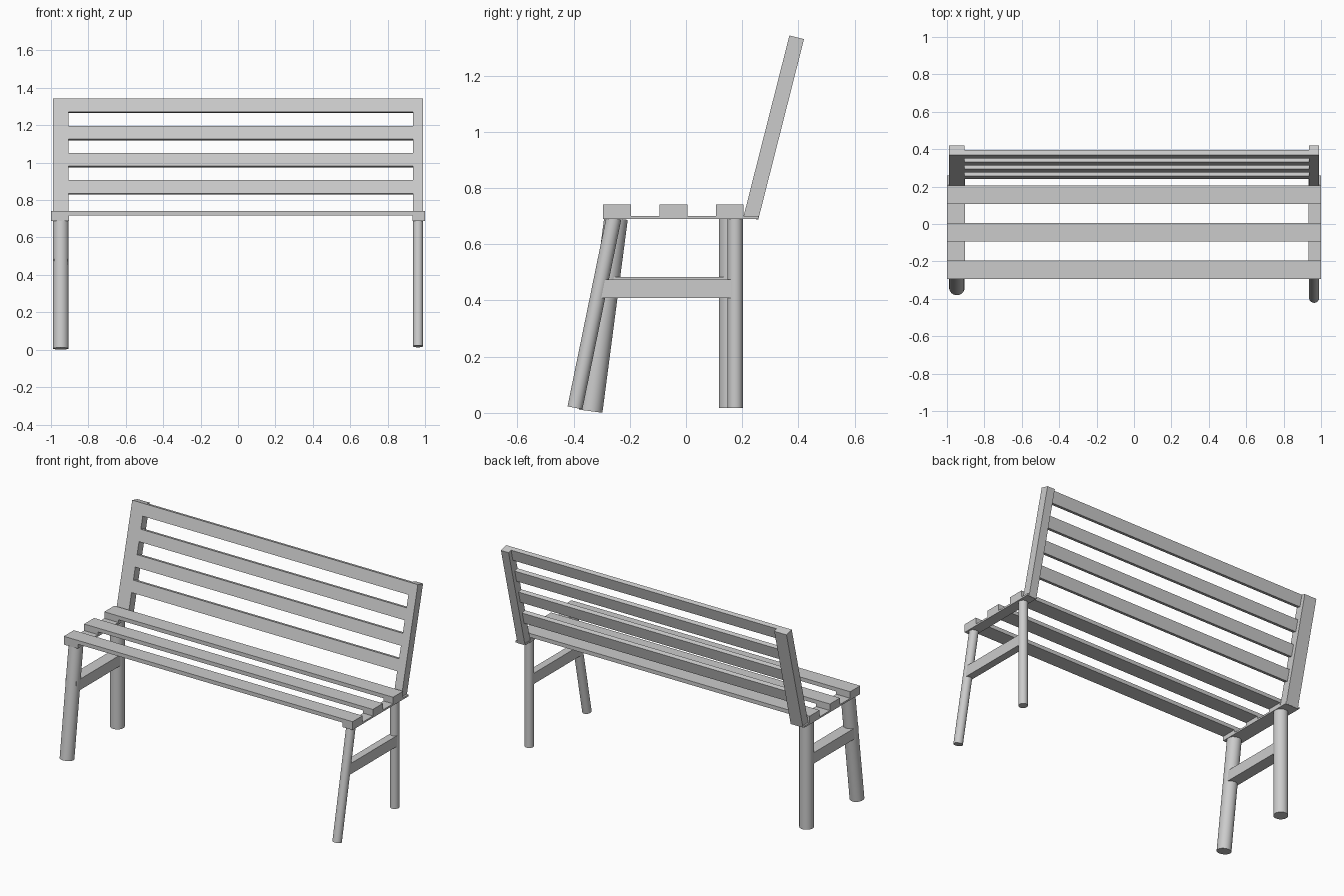
import bpy, bmesh, math
from mathutils import Matrix, Vector

cube = bpy.data.objects.get("Cube")
if cube:
    bpy.data.objects.remove(cube, do_unlink=True)

# Single grey finish
grey = bpy.data.materials.new("light_grey")
grey.use_nodes = True
grey.diffuse_color = (0.6, 0.6, 0.6, 1)
grey.node_tree.nodes["Principled BSDF"].inputs["Base Color"].default_value = (0.6, 0.6, 0.6, 1)


def finish(bm, name):
    mesh = bpy.data.meshes.new(name)
    bm.to_mesh(mesh)
    bm.free()
    mesh.materials.append(grey)
    obj = bpy.data.objects.new(name, mesh)
    bpy.context.collection.objects.link(obj)
    return obj


def box(name, x, y, z, frame=Matrix()):
    """Box from (min, max) ranges, placed in an optional local frame."""
    bm = bmesh.new()
    size = Matrix.Diagonal((x[1] - x[0], y[1] - y[0], z[1] - z[0], 1))
    mid = Matrix.Translation([(a + b) / 2 for a, b in (x, y, z)])
    bmesh.ops.create_cube(bm, size=1, matrix=frame @ mid @ size)
    return finish(bm, name)


def rod(name, start, end, radius):
    """Round leg between two points, with smooth sides and sharp ends."""
    start, end = Vector(start), Vector(end)
    axis = end - start
    place = Matrix.Translation((start + end) / 2) @ axis.to_track_quat('Z', 'Y').to_matrix().to_4x4()
    bm = bmesh.new()
    bmesh.ops.create_cone(bm, cap_ends=True, segments=32, radius1=radius,
                          radius2=radius, depth=axis.length, matrix=place)
    obj = finish(bm, name)
    bpy.ops.object.select_all(action='DESELECT')
    obj.select_set(True)
    bpy.context.view_layer.objects.active = obj
    bpy.ops.object.shade_smooth_by_angle(angle=math.radians(40))


# Frame of the reclined back: origin at the lower front edge
TILT = math.atan2(0.163, 0.643)
back = Matrix.Translation((0, 0.205, 0.70)) @ Matrix.Rotation(-TILT, 4, 'X')
BACK_HEIGHT = 0.663
SEAT_ROWS = [(-0.295, -0.196), (-0.094, 0.005), (0.106, 0.205)]

# The two end frames differ in thickness and leg splay
ends = [
    dict(side="right", x=-0.947, r=0.042, plate=(-1.0, -0.903), post=(-0.99, -0.905),
         foot=(-0.339, 0.006), top=-0.249, rear=0.159, bar=0.037, bar_y=(-0.30, 0.178),
         bar_z=(0.416, 0.484)),
    dict(side="left", x=0.963, r=0.027, plate=(0.932, 1.0), post=(0.935, 0.988),
         foot=(-0.395, 0.018), top=-0.257, rear=0.175, bar=0.0235, bar_y=(-0.30, 0.175),
         bar_z=(0.408, 0.475)),
]
for e in ends:
    s, x = e["side"], e["x"]
    # Legs
    rod(f"{s}_front_leg", (x, *e["foot"]), (x, e["top"], 0.692), e["r"])
    rod(f"{s}_rear_leg", (x, e["rear"], 0.018), (x, e["rear"], 0.692), e["r"])
    # Side bar joining the legs
    box(f"{s}_side_bar", (x - e["bar"], x + e["bar"]), e["bar_y"], e["bar_z"])
    # Seat bracket and spacer blocks under the slats
    box(f"{s}_seat_bracket", e["plate"], (-0.295, 0.258), (0.689, 0.70))
    for i, row in enumerate(SEAT_ROWS):
        box(f"{s}_spacer_{i + 1}", e["plate"], row, (0.70, 0.717))
    # Back post
    box(f"{s}_back_post", e["post"], (0, 0.0535), (0, BACK_HEIGHT), back)

# Seat slats
for i, row in enumerate(SEAT_ROWS):
    box(f"seat_slat_{i + 1}", (-1.0, 1.0), row, (0.717, 0.741))

# Back slats, flush with the front of the posts
for i in range(4):
    top = BACK_HEIGHT - 0.15 * i
    box(f"back_slat_{i + 1}", (-0.905, 0.935), (0, 0.028), (top - 0.073, top), back)
